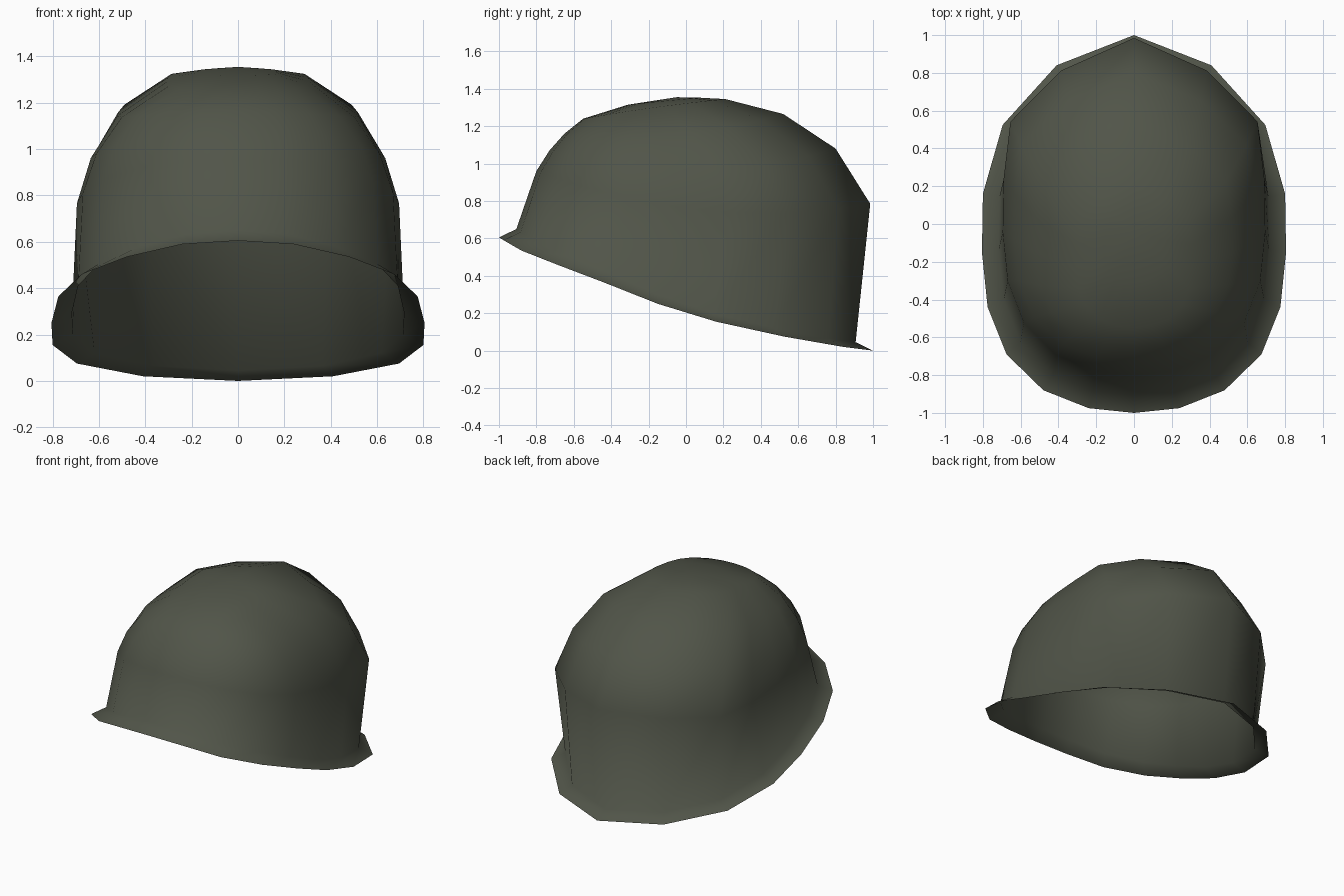
import bpy
import bmesh

cube = bpy.data.objects.get("Cube")
if cube:
    bpy.data.objects.remove(cube, do_unlink=True)

# Rim outline on the left half, back to front: x, y, z
RIM = [(0, 1, 0), (.41, .84, .02), (.695, .525, .075), (.80, .16, .155),
       (.805, -.15, .25), (.775, -.44, .365), (.675, -.69, .46),
       (.48, -.88, .535), (.24, -.975, .59), (0, -1, .605)]

# Dome rings: half width, side z, front y, front z, back y, back z
RINGS = [(.695, .75, -.80, .96, .985, .785),
         (.635, .96, -.73, 1.07, .80, 1.08),
         (.52, 1.15, -.65, 1.16, .52, 1.265),
         (.305, 1.30, -.55, 1.24, .21, 1.345),
         (.16, 1.335, -.31, 1.315, .08, 1.352)]
APEX = (0, -.05, 1.355)


def full_loop(half):
    """Mirror a half outline across x to make a closed loop."""
    return half + [(-x, y, z) for x, y, z in half[-2:0:-1]]


def dome_ring(width, side_z, front_y, front_z, back_y, back_z):
    """Fit the rim outline to a ring given at its front, back and sides."""
    points = []
    for x, y, _ in RIM:
        u = x / .805
        if y > .3 and x > 0:      # rounder back than the pointed rim
            u, y = u * 1.09, y * .96
        t = (y + 1) / 2
        level = front_z + (back_z - front_z) * t
        sag = (front_z + back_z) / 2 - side_z
        points.append((width * u, front_y + (back_y - front_y) * t,
                       level - sag * (1 - y * y)))
    return full_loop(points)


# Flared rim, base of the dome, then the dome rings up to the crown
base = [(x * .89, y * .907, z + .045) for x, y, z in RIM]
loops = [full_loop(RIM), full_loop(base)] + [dome_ring(*r) for r in RINGS]

bm = bmesh.new()
rows = [[bm.verts.new(p) for p in loop] for loop in loops]
apex = bm.verts.new(APEX)
count = len(rows[0])
for i in range(count):
    j = (i + 1) % count
    for low, high in zip(rows, rows[1:]):
        bm.faces.new((low[j], low[i], high[i], high[j]))
    bm.faces.new((rows[-1][j], rows[-1][i], apex))
bm.normal_update()
if apex.normal.z < 0:
    bmesh.ops.reverse_faces(bm, faces=bm.faces[:])
for face in bm.faces:
    face.smooth = True

mesh = bpy.data.meshes.new("helmet_shell")
bm.to_mesh(mesh)
bm.free()

# Dull olive paint
olive = bpy.data.materials.new("dull olive")
olive.use_nodes = True
color = (.082, .09, .066, 1)
olive.diffuse_color = color
olive.node_tree.nodes["Principled BSDF"].inputs["Base Color"].default_value = color
mesh.materials.append(olive)

shell = bpy.data.objects.new("helmet_shell", mesh)
bpy.context.collection.objects.link(shell)
